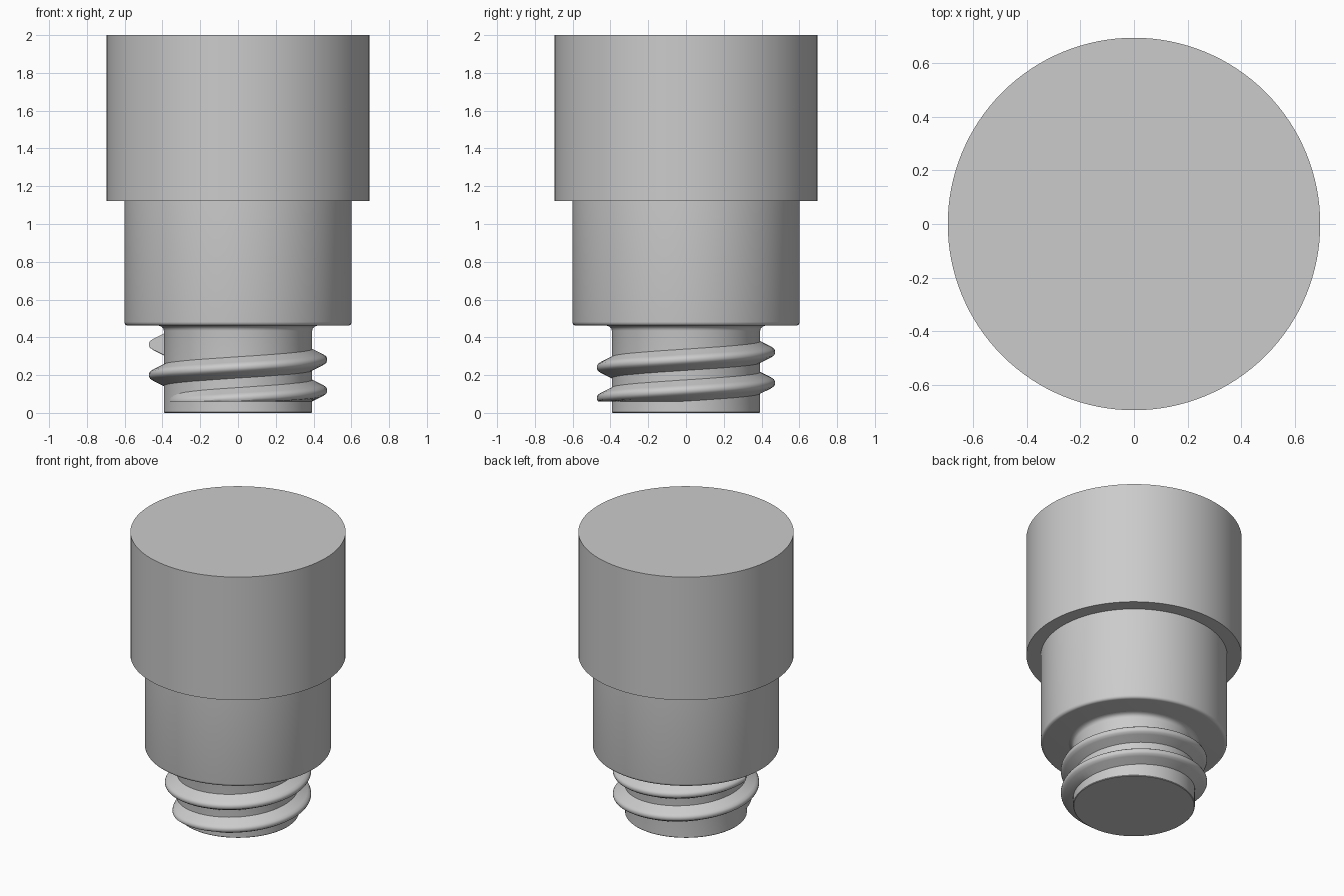
import bpy, bmesh, math

if "Cube" in bpy.data.objects:
    bpy.data.objects.remove(bpy.data.objects["Cube"])

grey = bpy.data.materials.new("plain grey")
grey.diffuse_color = (0.6, 0.6, 0.6, 1)
grey.use_nodes = True
grey.node_tree.nodes["Principled BSDF"].inputs["Base Color"].default_value = grey.diffuse_color


def finish(name, bm, angle=35):
    bmesh.ops.remove_doubles(bm, verts=bm.verts, dist=1e-5)
    bmesh.ops.recalc_face_normals(bm, faces=bm.faces)
    mesh = bpy.data.meshes.new(name)
    bm.to_mesh(mesh)
    bm.free()
    mesh.materials.append(grey)
    obj = bpy.data.objects.new(name, mesh)
    bpy.context.collection.objects.link(obj)
    bpy.ops.object.select_all(action='DESELECT')
    obj.select_set(True)
    bpy.context.view_layer.objects.active = obj
    bpy.ops.object.shade_smooth_by_angle(angle=math.radians(angle))
    return obj


def lathe(name, profile, sides):
    """Solid of revolution from (radius, z) points, capped at both ends."""
    bm = bmesh.new()
    rings = [[bm.verts.new((r * math.cos(2 * math.pi * i / sides),
                            r * math.sin(2 * math.pi * i / sides), z))
              for i in range(sides)] for r, z in profile]
    for a, b in zip(rings, rings[1:]):
        for i in range(sides):
            j = (i + 1) % sides
            bm.faces.new((a[i], a[j], b[j], b[i]))
    bm.faces.new(rings[0])
    bm.faces.new(rings[-1])
    return finish(name, bm)


# Wide head
lathe("head", [(0.695, 1.123), (0.695, 2.0)], 128)

# Middle body with a rounded lower edge
edge = [(0.582 + 0.02 * math.sin(t * math.pi / 8),
         0.482 - 0.02 * math.cos(t * math.pi / 8)) for t in range(5)]
lathe("body", edge + [(0.602, 1.123)], 96)

# Neck with a flare where it meets the body
flare = [(0.393 + 0.035 * (1 - math.cos(t * math.pi / 8)),
          0.435 + 0.028 * math.sin(t * math.pi / 8)) for t in range(5)]
lathe("neck", [(0.389, 0.0), (0.393, 0.004)] + flare, 96)

# Helical thread: fades in at the bottom, ends with a flat cut at the left
ROOT, CREST, PITCH, FLOOR = 0.385, 0.472, 0.163, 0.06
section = [(0, -0.062), (0.1, -0.056), (0.75, -0.028), (0.94, -0.017), (1, -0.006),
           (1, 0.006), (0.94, 0.017), (0.75, 0.028), (0.1, 0.056), (0, 0.062)]
bm = bmesh.new()
rings = []
START, END, STEP = 190, 900, 5
for deg in range(START, END + 1, STEP):
    a = math.radians(deg)
    z0 = 0.363 - PITCH * (END - deg) / 360
    grow = min(1, (deg - START) / 70)
    grow = 0.02 + 0.98 * grow * grow * (3 - 2 * grow)
    ring = []
    for k, (h, dz) in enumerate(section):
        r = ROOT + (CREST - ROOT) * h * grow
        z = max(z0 + dz, FLOOR + 0.0002 * k)
        ring.append(bm.verts.new((r * math.cos(a), r * math.sin(a), z)))
    rings.append(ring)
n = len(section)
for a, b in zip(rings, rings[1:]):
    for i in range(n):
        j = (i + 1) % n
        bm.faces.new((a[i], b[i], b[j], a[j]))
bm.faces.new(rings[0])
bm.faces.new(rings[-1])
finish("thread", bm, 45)
